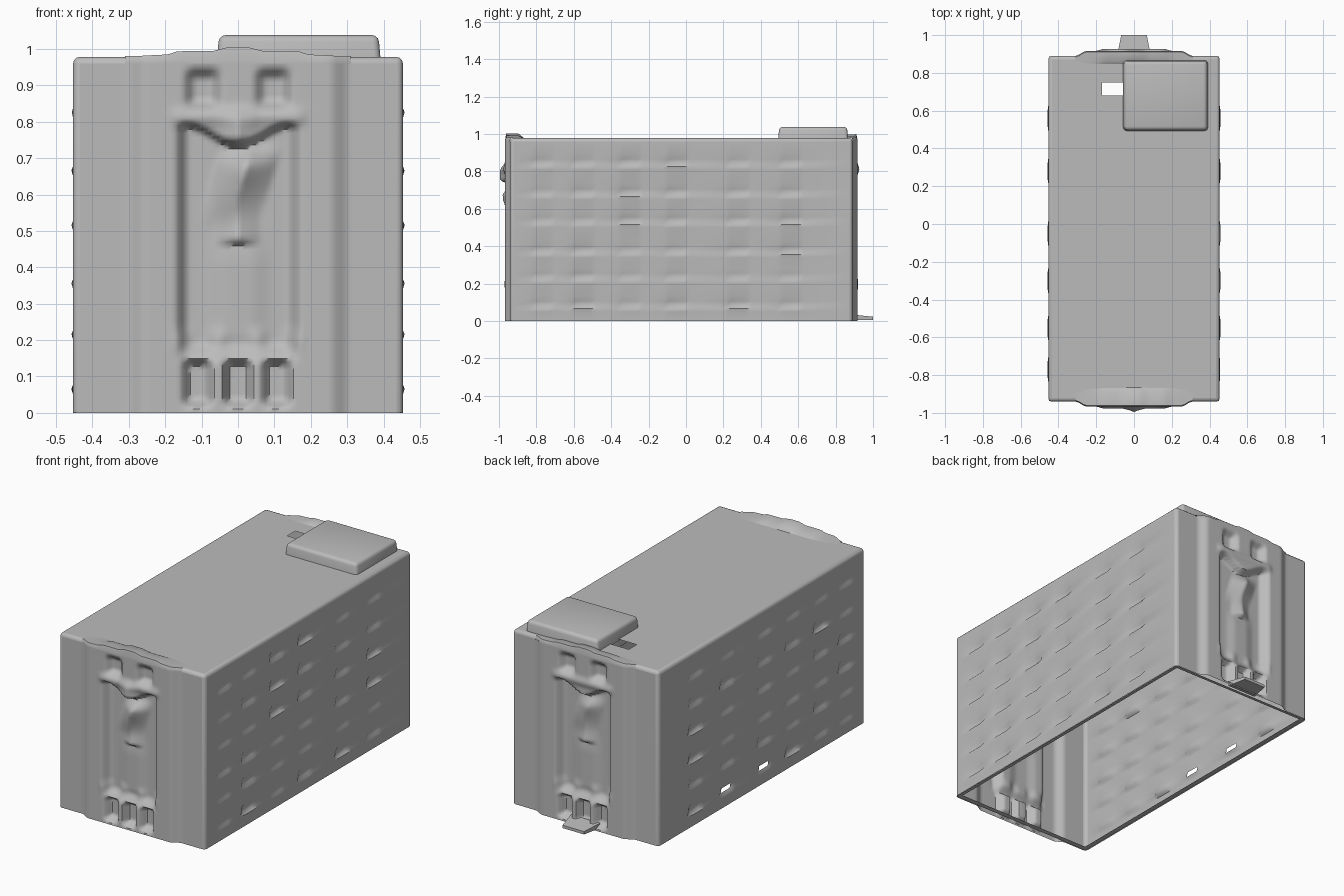
import bpy, bmesh, math, random
from mathutils import Vector, Matrix

if "Cube" in bpy.data.objects:
    bpy.data.objects.remove(bpy.data.objects["Cube"])

random.seed(4)
HX, HY, H, R = 0.453, 0.915, 0.978, 0.018    # half width, half length, height, edge radius
YC = -0.025                                  # body centre in y
stone = bpy.data.materials.new("grey stone")
stone.diffuse_color = (0.5, 0.5, 0.5, 1)
stone.use_nodes = True
stone.node_tree.nodes["Principled BSDF"].inputs["Base Color"].default_value = stone.diffuse_color


def finish(bm, name, turn=False, angle=50):
    mesh = bpy.data.meshes.new(name)
    bm.to_mesh(mesh)
    bm.free()
    mesh.materials.append(stone)
    ob = bpy.data.objects.new(name, mesh)
    bpy.context.collection.objects.link(ob)
    ob.location.y = YC
    if turn:
        ob.rotation_euler.z = math.pi
    bpy.ops.object.select_all(action='DESELECT')
    ob.select_set(True)
    bpy.context.view_layer.objects.active = ob
    bpy.ops.object.shade_smooth_by_angle(angle=math.radians(angle))
    return ob


def sheet(name, us, vs, place, skip=lambda u, v: False, turn=False, angle=50):
    """Grid surface; cells whose centre satisfies skip are left open."""
    bm = bmesh.new()
    rows = [[bm.verts.new(place(u, v)) for u in us] for v in vs]
    for j in range(len(vs) - 1):
        for i in range(len(us) - 1):
            if not skip((us[i] + us[i + 1]) / 2, (vs[j] + vs[j + 1]) / 2):
                bm.faces.new((rows[j][i], rows[j][i + 1], rows[j + 1][i + 1], rows[j + 1][i]))
    return finish(bm, name, turn, angle)


def step(a, b, t):
    t = min(1, max(0, (t - a) / (b - a)))
    return t * t * (3 - 2 * t)


def patch(x, z, x0, x1, z0, z1, s=0.02):
    """Soft-edged rectangle mask."""
    return step(x0 - s, x0 + s, x) * step(x1 + s, x1 - s, x) * step(z0 - s, z0 + s, z) * step(z1 + s, z1 - s, z)


# Rounded edges of the hollow body, open below
bm = bmesh.new()
bmesh.ops.create_cube(bm, size=1, matrix=Matrix.Translation((0, 0, H / 2)) @ Matrix.Diagonal((2 * HX, 2 * HY, H, 1)))
edges = [e for e in bm.edges if max(v.co.z for v in e.verts) > 0.1]
bmesh.ops.bevel(bm, geom=edges, offset=R, segments=3, profile=0.5, affect='EDGES')
bm.normal_update()
bmesh.ops.delete(bm, geom=[f for f in bm.faces if f.calc_area() > 0.3], context='FACES')
finish(bm, "rounded_edges")

# Narrow rim turned inwards along the bottom edge
bm = bmesh.new()
rings = []
for d in (0.004, 0.028):
    rings.append([bm.verts.new((sx * (HX - d), sy * (HY - d), 0.001 + d * 0.15))
                  for sx, sy in ((-1, -1), (1, -1), (1, 1), (-1, 1))])
for i in range(4):
    j = (i + 1) % 4
    bm.faces.new((rings[0][j], rings[0][i], rings[1][i], rings[1][j]))
finish(bm, "bottom_rim")

# Side walls with shallow wedge-shaped window dents
COLS = [-0.77, -0.55, -0.30, -0.05, 0.28, 0.56]
ROWS = [0.10, 0.25, 0.39, 0.55, 0.70, 0.86]
DENT = [(-0.05, 0), (-0.034, 0.004), (-0.022, -0.014), (0.006, -0.009), (0.034, 0)]   # height, offset


def side_wall(name, turn):
    cols = sorted((-1 if turn else 1) * (y - YC) for y in COLS)
    us = [-HY + R] + [c + d for c in cols for d in (-0.07, -0.04, 0.04, 0.07)] + [HY - R]
    vs = [0] + [r + d for r in ROWS for d, _ in DENT] + [H - R]
    depth = {(i, j): random.uniform(0.6, 1.25) for i in range(6) for j in range(6)}

    def place(u, v):
        off = 0
        for i, c in enumerate(cols):
            for j, r in enumerate(ROWS):
                if abs(u - c) < 0.06:
                    off += sum(o for d, o in DENT if abs(v - r - d) < 1e-4) * depth[i, j]
        return Vector((HX + off, u, v))

    def skip(u, v):    # two open vents low on one side
        return turn and 0.08 < v < 0.105 and any(abs(u + y - YC) < 0.04 for y in (-0.05, 0.28))
    sheet(name, us, vs, place, skip, turn, 50)


side_wall("right_wall", False)
side_wall("left_wall", True)


# Carved end walls: raised frame, tall recess, niches, pillars and central carving
def relief(x, z, k=1):
    a = abs(x)
    d = 0.027 * step(0.31, 0.25, a)
    arch = 0.735 + 0.055 * step(0, 0.14, a)
    d -= 0.045 * step(0.175, 0.135, a) * step(0.13, 0.2, z) * step(arch + 0.012, arch - 0.012, z)
    d += 0.012 * step(0.10, 0.03, a) * step(0.15, 0.22, z) * step(0.55, 0.4, z)      # lower body of carving
    d -= 0.035 * patch(a, z, 0.058, 0.135, 0.845, 0.935, 0.02)                       # upper niches
    d += 0.010 * patch(a, z, -0.1, 0.18, 0.795, 0.83, 0.02)                          # lintel
    d += 0.028 * k * max(0, 1 - a / 0.06) * step(0.73, 0.76, z) * step(0.86, 0.77, z)   # lintel point
    for c in (-0.112, 0, 0.106):                                                     # lower niches
        d -= 0.042 * patch(x, z, c - 0.033, c + 0.033, 0.025, 0.14, 0.014)
    for c in (-0.15, -0.056, 0.054, 0.15):                                           # pillar heads
        d += 0.02 * patch(x, z, c - 0.01, c + 0.01, 0.175, 0.22, 0.03)
    lean = 0.01 + 0.3 * (z - 0.64)                                                   # central carving
    d += (0.04 + 0.02 * k) * max(0, 1 - abs(x - lean) / 0.085) * step(0.50, 0.67, z) * step(0.75, 0.67, z)
    d += 0.03 * max(0, 1 - a / 0.06) * step(0.46, 0.475, z) * step(0.64, 0.475, z)
    return d * step(0.445, 0.42, a)


N = 80
xs = [-HX + R + 2 * (HX - R) * i / N for i in range(N + 1)]
zs = [(H - R) * i / 90 for i in range(91)]
for name, turn in (("front_wall", False), ("back_wall", True)):
    sheet(name, xs, zs, lambda x, z: Vector((x, -HY - relief(x, z, 0 if turn else 1), z)), turn=turn)

# Roof with a small open hatch and an opening below the roof box
rx = [-HX + R, -0.17, -0.055, -0.04, 0.37, HX - R]
ry = [y - YC for y in (YC - HY + R, 0.51, 0.68, 0.75, 0.84, YC + HY - R)]


def roof_gap(x, y):
    y += YC
    return (-0.17 < x < -0.055 and 0.68 < y < 0.75) or (-0.04 < x < 0.37 and 0.51 < y < 0.84)


sheet("roof", rx, ry, lambda x, y: Vector((x, y, H)), roof_gap)

# Roof box, open underneath, flaring slightly towards its base
bm = bmesh.new()
bmesh.ops.create_cube(bm, size=1, matrix=Matrix.Translation((0.167, 0.68 - YC, 1.003)) @ Matrix.Diagonal((0.45, 0.375, 0.07, 1)))
for v in bm.verts:
    if v.co.z > 1:
        v.co.x += 0.006 if v.co.x < 0.167 else -0.006
        v.co.y += 0.006 if v.co.y < 0.68 - YC else -0.006
bm.normal_update()
bmesh.ops.delete(bm, geom=[f for f in bm.faces if f.normal.z < -0.5], context='FACES')
edges = [e for e in bm.edges if not e.is_boundary]
bmesh.ops.bevel(bm, geom=edges, offset=0.018, segments=3, profile=0.5, affect='EDGES')
finish(bm, "roof_box")


# Stepped parapet flowing up from each end wall and down onto the roof
def parapet(x, v, inner, rise):
    a = abs(x)
    top = H + 0.002 + rise * (0.004 * step(0.30, 0.2, a) + 0.010 * step(0.2, 0.16, a) + 0.010 * step(0.06, 0.04, a))
    front = -HY - relief(x, H - R)
    y, z = [(front, H - R), (front, H - 0.008), (front + 0.006, top),
            (-HY + inner * 0.6, top - 0.002), (-HY + inner, H - 0.001)][v]
    return Vector((x, y, z))


px = [-0.31 + 0.02 * i for i in range(32)]
for name, turn, inner, rise in (("front_parapet", False, 0.075, 1), ("back_parapet", True, 0.045, 0.8)):
    sheet(name, px, range(5), lambda x, v: parapet(x, v, inner, rise), turn=turn)

# Doorstep at the back
bm = bmesh.new()
bmesh.ops.create_cube(bm, size=1, matrix=Matrix.Translation((0, 0.945 - YC, 0.015)) @ Matrix.Diagonal((0.18, 0.11, 0.016, 1)))
for v in bm.verts:
    if v.co.y > 0.96:
        v.co.x *= 0.75
    elif v.co.z > 0.015:
        v.co.z += 0.012
finish(bm, "doorstep")
